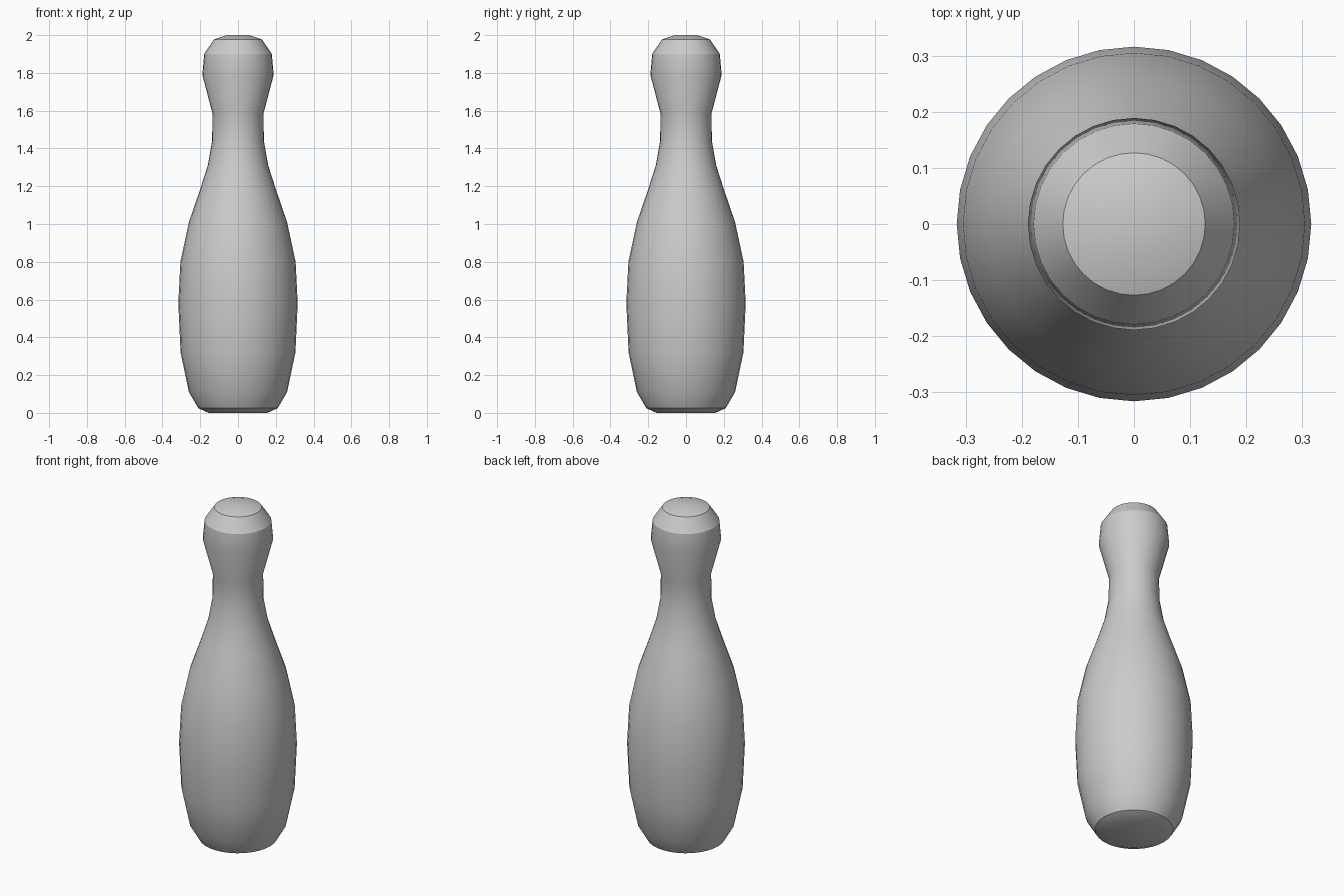
import bpy, bmesh, math
from mathutils import Vector

cube = bpy.data.objects.get("Cube")
if cube:
    bpy.data.objects.remove(cube, do_unlink=True)

# Single grey finish
grey = bpy.data.materials.new("light_grey")
grey.use_nodes = True
colour = (0.6, 0.6, 0.6, 1.0)
grey.diffuse_color = colour
grey.node_tree.nodes["Principled BSDF"].inputs["Base Color"].default_value = colour

# Half profile (radius, height) from the base centre to the crown centre
profile = [
    (0, 0), (0.155, 0), (0.21, 0.025), (0.26, 0.11), (0.304, 0.32),
    (0.316, 0.58), (0.305, 0.80), (0.26, 1.01), (0.20, 1.185),
    (0.16, 1.31), (0.137, 1.44), (0.135, 1.585), (0.189, 1.79),
    (0.179, 1.90), (0.127, 1.977), (0.06, 2.0), (0, 2.0),
]

# Lathe the profile into the pin body with 32 sides
bm = bmesh.new()
verts = [bm.verts.new((r, 0, z)) for r, z in profile]
edges = [bm.edges.new(pair) for pair in zip(verts, verts[1:])]
bmesh.ops.spin(bm, geom=verts + edges, cent=(0, 0, 0), axis=(0, 0, 1),
               angle=math.tau, steps=32, use_merge=False)
bmesh.ops.remove_doubles(bm, verts=bm.verts[:], dist=1e-4)
bmesh.ops.recalc_face_normals(bm, faces=bm.faces[:])

mesh = bpy.data.meshes.new("pin_body")
bm.to_mesh(mesh)
bm.free()
mesh.materials.append(grey)
pin = bpy.data.objects.new("pin_body", mesh)
bpy.context.collection.objects.link(pin)

# Smooth sides, crisp rims at the crown and base
bpy.ops.object.select_all(action='DESELECT')
pin.select_set(True)
bpy.context.view_layer.objects.active = pin
bpy.ops.object.shade_smooth_by_angle(angle=math.radians(25))
